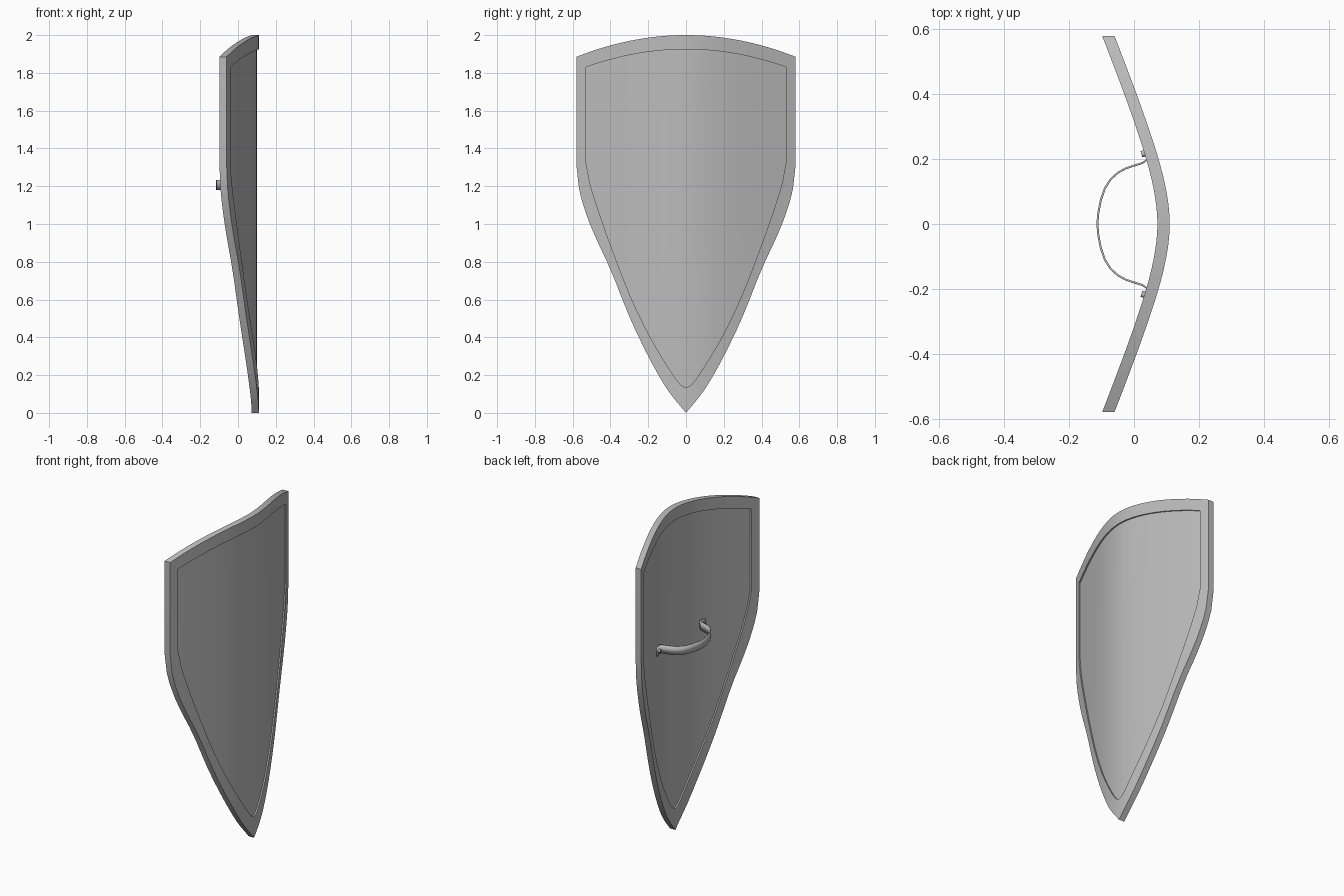
import bpy, bmesh
from math import sqrt
from mathutils import Vector

HALF, PANEL = 0.58, 0.53        # half widths of shield and sunken panel
THICK, SUNK = 0.038, 0.009      # slab thickness and panel recess

old = bpy.data.objects.get("Cube")
if old:
    bpy.data.objects.remove(old)

grey = bpy.data.materials.new("plain_grey")
grey.use_nodes = True
grey.diffuse_color = (0.5, 0.5, 0.5, 1)
grey.node_tree.nodes["Principled BSDF"].inputs["Base Color"].default_value = grey.diffuse_color


def finish(bm, name):
    bmesh.ops.recalc_face_normals(bm, faces=bm.faces[:])
    me = bpy.data.meshes.new(name)
    bm.to_mesh(me)
    bm.free()
    me.materials.append(grey)
    ob = bpy.data.objects.new(name, me)
    bpy.context.collection.objects.link(ob)
    bpy.ops.object.select_all(action='DESELECT')
    ob.select_set(True)
    bpy.context.view_layer.objects.active = ob
    bpy.ops.object.shade_smooth_by_angle(angle=0.5)
    return ob


def spline(points, t):
    """Smooth height through (y, z) points."""
    slope = lambda a, b: (b[1] - a[1]) / (b[0] - a[0])
    i = max(k for k in range(len(points) - 1) if points[k][0] <= t + 1e-6)
    a, b = points[i], points[i + 1]
    m0 = slope(points[max(i - 1, 0)], b)
    m1 = slope(a, points[min(i + 2, len(points) - 1)])
    h = b[0] - a[0]
    u = (t - a[0]) / h
    return ((1 + 2 * u) * (1 - u) ** 2 * a[1] + u * u * (3 - 2 * u) * b[1]
            + h * u * (1 - u) * ((1 - u) * m0 - u * m1))


# Lower outlines of shield and panel, centre to side
OUTER = [(0, 0), (.1, .125), (.2, .3), (.3, .51), (.4, .76), (.47, .91),
         (.52, 1.03), (.565, 1.18), (HALF, 1.31)]
INNER = [(0, .135), (.03, .15), (.1, .25), (.2, .42), (.3, .63), (.4, .89),
         (.46, 1.06), (.51, 1.22), (PANEL, 1.33)]


def face_x(y):
    return 0.11 - 0.41 * (sqrt(y * y + 0.0392) - 0.198)


def low_out(y): return spline(OUTER, abs(y))
def low_in(y): return spline(INNER, abs(y))
def top_out(y): return 2 - 0.115 * (y / HALF) ** 2
def top_in(y): return 1.925 - 0.095 * (y / PANEL) ** 2


side = [0.015, 0.03, 0.06] + [0.1 + 0.04 * i for i in range(10)] + [0.485, 0.51, PANEL]
columns = [-y for y in reversed(side)] + [0] + side
ends = [PANEL, 0.55, 0.566, 0.575, HALF]


def add_face(bm, corners, shift=0):
    bm.faces.new([bm.verts.new((face_x(y) - shift, y, z)) for y, z in corners])


def strip(bm, ys, low, high, shift=0):
    for a, b in zip(ys, ys[1:]):
        add_face(bm, [(a, low(a)), (b, low(b)), (b, high(b)), (a, high(a))], shift)


# Raised rim: one sheet around the panel, extruded straight back
bm = bmesh.new()
strip(bm, columns, low_out, low_in)
strip(bm, columns, top_in, top_out)
for s in (-1, 1):
    a, b = s * ends[0], s * ends[1]
    add_face(bm, [(a, low_out(a)), (b, low_out(b)), (b, top_out(b)),
                  (a, top_out(a)), (a, top_in(a)), (a, low_in(a))])
    strip(bm, [s * y for y in ends[1:]], low_out, top_out)
bmesh.ops.remove_doubles(bm, verts=bm.verts[:], dist=1e-5)
bmesh.ops.recalc_face_normals(bm, faces=bm.faces[:])
back = bmesh.ops.extrude_face_region(bm, geom=bm.faces[:], use_keep_orig=True)["geom"]
bmesh.ops.translate(bm, vec=(-THICK, 0, 0),
                    verts=[v for v in back if isinstance(v, bmesh.types.BMVert)])
finish(bm, "shield_rim")

# Sunken panel, front and back
bm = bmesh.new()
strip(bm, columns, low_in, top_in, SUNK)
bmesh.ops.remove_doubles(bm, verts=bm.verts[:], dist=1e-5)
back = bmesh.ops.extrude_face_region(bm, geom=bm.faces[:], use_keep_orig=True)["geom"]
bmesh.ops.translate(bm, vec=(2 * SUNK - THICK, 0, 0),
                    verts=[v for v in back if isinstance(v, bmesh.types.BMVert)])
finish(bm, "shield_panel")

# Grip strap: bowed band with feet lying on the panel
inside = lambda y: face_x(y) - THICK + SUNK - 0.003
half = [(inside(.24), .24), (inside(.2), .2), (.025, .188), (0, .18), (-.025, .172), (-.05, .158),
        (-.072, .138), (-.09, .11), (-.102, .075), (-.11, .035)]
path = half + [(-.113, 0)] + [(x, -y) for x, y in reversed(half)]
bm = bmesh.new()
rows = [[bm.verts.new((x, y, z)) for x, y in path] for z in (1.18, 1.233)]
for i in range(len(path) - 1):
    bm.faces.new((rows[0][i], rows[0][i + 1], rows[1][i + 1], rows[1][i]))
strap = finish(bm, "grip_strap")
solid = strap.modifiers.new("thickness", 'SOLIDIFY')
solid.thickness = 0.006
solid.offset = 0

# Rivets holding the strap feet
for s, label in ((1, "left"), (-1, "right")):
    y = s * 0.218
    normal = Vector((1, 0.3 * s, 0))
    bm = bmesh.new()
    bmesh.ops.create_cone(bm, cap_ends=True, segments=12, radius1=0.01, radius2=0.01, depth=0.02)
    bmesh.ops.rotate(bm, verts=bm.verts[:],
                     matrix=normal.to_track_quat('Z', 'Y').to_matrix())
    bmesh.ops.translate(bm, verts=bm.verts[:], vec=(inside(y) - 0.006, y, 1.206))
    finish(bm, "rivet_" + label)
